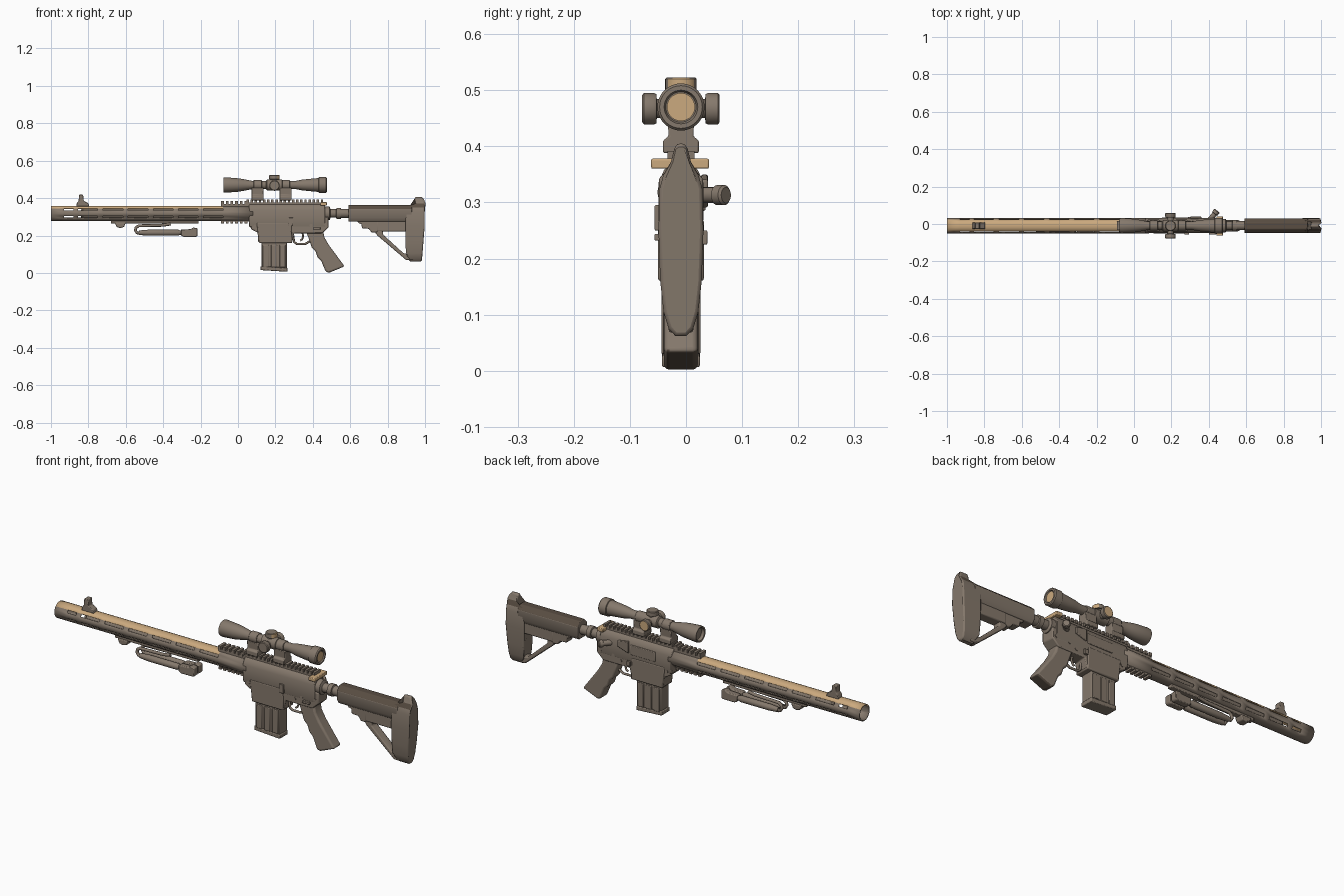
import bpy, bmesh, math
from mathutils import Vector, Matrix

if "Cube" in bpy.data.objects:
    bpy.data.objects.remove(bpy.data.objects["Cube"])

CY = -0.009          # centre plane of the body
AX = 0.318           # barrel axis height
SZ = 0.47            # scope axis height


def material(name, rgb):
    m = bpy.data.materials.new(name)
    m.diffuse_color = (*rgb, 1)
    m.use_nodes = True
    m.node_tree.nodes["Principled BSDF"].inputs["Base Color"].default_value = m.diffuse_color
    return m


BROWN = material("grey_brown", (0.235, 0.19, 0.15))
TAN = material("tan", (0.60, 0.40, 0.21))
DARK = material("dark_brown", (0.10, 0.075, 0.055))


def finish(bm, name, mats=(BROWN,), rule=None, bevel=0, segs=2, recalc=True):
    if recalc:
        bmesh.ops.recalc_face_normals(bm, faces=bm.faces)
    bm.normal_update()
    if rule:
        for f in bm.faces:
            f.material_index = rule(f.calc_center_median(), f.normal)
    me = bpy.data.meshes.new(name)
    bm.to_mesh(me)
    bm.free()
    for m in mats:
        me.materials.append(m)
    me.shade_smooth()
    me.set_sharp_from_angle(angle=math.radians(35))
    ob = bpy.data.objects.new(name, me)
    bpy.context.collection.objects.link(ob)
    if bevel:
        b = ob.modifiers.new("bevel", 'BEVEL')
        b.width, b.segments, b.limit_method = bevel, segs, 'ANGLE'
        b.angle_limit = math.radians(30)
    return ob


def extrude(bm, pts, vec):
    f = bm.faces.new([bm.verts.new(p) for p in pts])
    r = bmesh.ops.extrude_face_region(bm, geom=[f])
    bmesh.ops.translate(bm, vec=vec, verts=[g for g in r["geom"] if isinstance(g, bmesh.types.BMVert)])
    return bm


def side_prism(name, pts, half, y=CY, **kw):
    """Side outline (x, z) extruded across y."""
    bm = extrude(bmesh.new(), [(x, y - half, z) for x, z in pts], (0, 2 * half, 0))
    return finish(bm, name, **kw)


def end_prism(name, pts, x0, x1, **kw):
    """Half end outline (half width, z), mirrored and extruded along x."""
    ring = [(x0, CY + w, z) for w, z in pts] + [(x0, CY - w, z) for w, z in reversed(pts)]
    return finish(extrude(bmesh.new(), ring, (x1 - x0, 0, 0)), name, **kw)


def boxes(name, dims, **kw):
    """Several boxes given as (x0, x1, y0, y1, z0, z1)."""
    bm = bmesh.new()
    for a, b, c, d, e, f in dims:
        mat = Matrix.Translation(((a + b) / 2, (c + d) / 2, (e + f) / 2)) @ Matrix.Diagonal((b - a, d - c, f - e, 1))
        bmesh.ops.create_cube(bm, size=1, matrix=mat)
    return finish(bm, name, **kw)


def lathe(name, prof, origin, axis='X', n=32, **kw):
    """Profile (distance, radius) revolved round an axis."""
    rot = Vector((1, 0, 0)).rotation_difference(Vector(axis) if not isinstance(axis, str) else
          {'X': Vector((1, 0, 0)), 'Y': Vector((0, 1, 0)), 'Z': Vector((0, 0, 1))}[axis]).to_matrix()
    bm = bmesh.new()
    rings = []
    for d, r in prof:
        rings.append([bm.verts.new(Vector(origin) + rot @ Vector((d, r * math.cos(t), r * math.sin(t))))
                      for t in (2 * math.pi * i / n for i in range(n))])
    for a, b in zip(rings, rings[1:]):
        for i in range(n):
            bm.faces.new((a[i], a[(i + 1) % n], b[(i + 1) % n], b[i]))
    bm.faces.new(rings[0])
    bm.faces.new(rings[-1])
    return finish(bm, name, **kw)


def pipe(name, pts, r):
    cu = bpy.data.curves.new(name, 'CURVE')
    cu.dimensions, cu.bevel_depth, cu.bevel_resolution, cu.use_fill_caps = '3D', r, 2, True
    sp = cu.splines.new('POLY')
    sp.points.add(len(pts) - 1)
    for p, q in zip(sp.points, pts):
        p.co = (*q, 1)
    cu.materials.append(BROWN)
    ob = bpy.data.objects.new(name, cu)
    bpy.context.collection.objects.link(ob)


# Slotted hollow handguard with tan upper faces
quad = [0, 20, 40, 58, 75]
angs = quad + [180 - a for a in quad[::-1]] + [180 + a for a in quad[1:]] + [360 - a for a in quad[:0:-1]]
starts = [-0.855 + 0.134 * k for k in range(6)]
xs = [-1, -0.93, -0.88] + [v for s in starts for v in (s, s + 0.105)] + [0.08]
bm = bmesh.new()
grid = [[bm.verts.new((x, CY + 0.042 * math.cos(math.radians(a)), AX + 0.042 * math.sin(math.radians(a))))
         for a in angs] for x in xs]
n = len(angs)
for i in range(len(xs) - 1):
    for j in range(n):
        k = (j + 1) % n
        mid = (angs[j] + (angs[k] or 360)) / 2
        slot = i % 2 == 1 and 0.3 < abs(math.sin(math.radians(mid))) < 0.6
        if not slot:
            bm.faces.new((grid[i][j], grid[i][k], grid[i + 1][k], grid[i + 1][j]))
guard = finish(bm, "handguard", (BROWN, TAN), lambda c, nn: int(nn.z > 0.6 and c.x < -0.08), recalc=False)
sol = guard.modifiers.new("wall", 'SOLIDIFY')
sol.thickness, sol.offset = 0.006, -1
lathe("barrel", [(-0.84, 0.02), (-0.83, 0.03), (0.1, 0.03)], (0, CY, AX))

# Front sight
side_prism("front_sight", [(-0.865, 0.355), (-0.795, 0.355), (-0.80, 0.372), (-0.825, 0.385), (-0.828, 0.418),
                           (-0.85, 0.418), (-0.852, 0.385), (-0.862, 0.372)], 0.017, bevel=0.003)


# Toothed rails
def rail(name, x0, x1, z0, z1, half, up=1):
    zm = (z0 + z1) / 2
    count = int((x1 - x0) / 0.022)
    p = (x1 - x0) / count
    tz = (zm - 0.001, z1) if up > 0 else (z0, zm + 0.001)
    bz = (z0, zm) if up > 0 else (zm, z1)
    boxes(name, [(x0, x1, CY - half * .8, CY + half * .8, *bz)] +
          [(x0 + p * i, x0 + p * (i + .58), CY - half, CY + half, *tz) for i in range(count)])


rail("guard_top_rail", -0.09, 0.06, 0.352, 0.384, 0.024)
rail("receiver_top_rail", 0.045, 0.465, 0.362, 0.392, 0.024)
rail("guard_lower_rail", -0.09, 0.06, 0.264, 0.285, 0.02, -1)

# Receiver: rounded upper, profiled lower
end_prism("upper_receiver", [(0.036, 0.245), (0.040, 0.27), (0.040, 0.335), (0.030, 0.358), (0.018, 0.368)],
          0.06, 0.465, bevel=0.004)
side_prism("lower_receiver", [(0.068, 0.30), (0.068, 0.235), (0.105, 0.215), (0.108, 0.165), (0.29, 0.165),
                              (0.30, 0.212), (0.45, 0.212), (0.485, 0.245), (0.485, 0.30)], 0.036, bevel=0.005)
side_prism("magazine_well", [(0.10, 0.27), (0.112, 0.16), (0.29, 0.16), (0.285, 0.27)], 0.041, bevel=0.005)
boxes("ejection_port", [(0.15, 0.29, CY + .035, CY + .044, 0.285, 0.335)], bevel=0.003)
side_prism("brass_deflector", [(0.30, 0.35), (0.30, 0.29), (0.36, 0.31), (0.36, 0.34)], 0.006, y=CY + .042, bevel=0.003)
boxes("controls", [(0.27, 0.295, CY - .047, CY - .034, 0.25, 0.295), (0.40, 0.44, CY - .047, CY - .034, 0.232, 0.244),
                   (0.29, 0.31, CY + .034, CY + .047, 0.225, 0.25)], bevel=0.002)
for i, (x, z) in enumerate([(0.09, 0.25), (0.35, 0.235), (0.39, 0.255), (0.465, 0.26)]):
    lathe("pin_%d" % i, [(-0.039, 0.008), (0.039, 0.008)], (x, CY, z), 'Y', 12)
lathe("forward_assist", [(0, 0.014), (0.05, 0.014), (0.052, 0.018), (0.068, 0.018), (0.072, 0.014)],
      (0.40, 0.015, 0.313), (0.62, 0.78, 0), 20)
boxes("charging_handle", [(0.44, 0.475, -0.062, 0.041, 0.36, 0.378)], mats=(TAN,), bevel=0.003)

# Trigger and guard
pipe("trigger_guard", [(0.295, CY, 0.20), (0.30, CY, 0.165), (0.315, CY, 0.155), (0.36, CY, 0.155), (0.385, CY, 0.17)], 0.006)
pipe("trigger", [(0.345, CY, 0.215), (0.348, CY, 0.195), (0.343, CY, 0.18), (0.333, CY, 0.172)], 0.005)

# Magazine with ribs
side_prism("magazine", [(0.125, 0.18), (0.262, 0.18), (0.262, 0.025), (0.125, 0.035)], 0.031, bevel=0.004)
boxes("magazine_ribs", [(x, x + 0.032, CY - .035, CY + .035, 0.03, 0.15) for x in (0.132, 0.177, 0.222)], bevel=0.003)
side_prism("magazine_base", [(0.12, 0.036), (0.265, 0.027), (0.265, 0.006), (0.12, 0.015)], 0.034, bevel=0.004)

# Pistol grip with dark sole
side_prism("grip", [(0.365, 0.22), (0.455, 0.225), (0.462, 0.19), (0.485, 0.15), (0.57, 0.035), (0.485, 0.0),
                    (0.468, 0.008), (0.445, 0.065), (0.425, 0.085), (0.415, 0.115), (0.395, 0.135), (0.385, 0.165)],
           0.03, mats=(BROWN, DARK), rule=lambda c, nn: int(nn.z < -0.75 and c.z < 0.03), bevel=0.011, segs=3)

# Buffer tube with castle nut
lathe("buffer_tube", [(0.46, 0.036), (0.49, 0.036), (0.495, 0.023), (0.525, 0.023), (0.527, 0.030), (0.55, 0.030),
                      (0.552, 0.024), (0.70, 0.024)], (0, CY, AX))

# Stock: body with dark cheek slopes, lug, open strut frame, butt pad
end_prism("stock_body", [(0.026, 0.275), (0.038, 0.295), (0.039, 0.343), (0.018, 0.364)], 0.59, 0.93,
          mats=(BROWN, DARK), rule=lambda c, nn: int(nn.z > 0.4), bevel=0.003)
side_prism("stock_lug", [(0.625, 0.30), (0.645, 0.265), (0.66, 0.262), (0.663, 0.238), (0.70, 0.236), (0.715, 0.215),
                         (0.74, 0.215), (0.76, 0.235), (0.80, 0.235), (0.80, 0.30)], 0.024, bevel=0.004)
side_prism("stock_strut", [(0.72, 0.235), (0.745, 0.20), (0.90, 0.068), (0.94, 0.068), (0.94, 0.095), (0.885, 0.105),
                           (0.775, 0.205), (0.775, 0.235)], 0.022, bevel=0.005)
boxes("stock_lower_bar", [(0.74, 0.92, CY - .025, CY + .025, 0.222, 0.285)], bevel=0.005)
butt = end_prism("butt_pad", [(0.010, 0.062), (0.022, 0.075), (0.031, 0.105), (0.037, 0.16), (0.040, 0.25), (0.038, 0.325),
                              (0.031, 0.35), (0.018, 0.372), (0.012, 0.395), (0.007, 0.405)], 0.895, 0.998,
                 mats=(BROWN, DARK), rule=lambda c, nn: int(nn.z > 0.35 and c.z < 0.38))
for v in butt.data.vertices:
    if v.co.x < 0.95:
        v.co.x += 0.05 if v.co.z > 0.365 else (0.02 if v.co.z < 0.08 else 0)
    else:
        v.co.x -= 0.015 * max(0, (0.25 - v.co.z) / 0.19) + (0.01 if v.co.z > 0.39 else 0)
bv = butt.modifiers.new("bevel", 'BEVEL')
bv.width, bv.segments, bv.angle_limit = 0.006, 2, math.radians(50)

# Scope body, recessed lenses at both ends
lathe("scope", [(-0.06, 0.030), (-0.075, 0.032), (-0.077, 0.039), (-0.065, 0.041), (0.0, 0.036), (0.03, 0.031), (0.075, 0.022),
                (0.31, 0.022), (0.345, 0.029), (0.385, 0.033), (0.43, 0.037), (0.432, 0.042), (0.47, 0.042),
                (0.475, 0.038), (0.475, 0.030), (0.468, 0.027)], (0, CY, SZ), n=40)
lathe("rear_lens", [(0.465, 0.025), (0.471, 0.025)], (0, CY, SZ), mats=(TAN,))

# Scope turrets
lathe("turret_saddle", [(0.15, 0.022), (0.155, 0.030), (0.235, 0.030), (0.24, 0.022)], (0, CY, SZ))
knob = [(0.0, 0.017), (0.043, 0.017), (0.044, 0.026), (0.048, 0.028), (0.066, 0.028), (0.069, 0.024)]
lathe("focus_turret", knob, (0.195, CY, SZ - 0.003), 'Y', mats=(BROWN, TAN), rule=lambda c, nn: int(nn.y > 0.9 and c.y > 0.05))
lathe("windage_turret", knob, (0.195, CY, SZ - 0.003), (-0.0001, -1, 0))
lathe("elevation_turret", [(0.0, 0.02), (0.03, 0.02), (0.031, 0.028), (0.05, 0.028), (0.053, 0.025)], (0.195, CY, SZ), 'Z',
      mats=(BROWN, TAN), rule=lambda c, nn: int(nn.x > 0.6 and c.z > 0.5))

# Scope rings and mounts
for i, x in enumerate((0.105, 0.255)):
    lathe("scope_ring_%d" % i, [(-0.022, 0.027), (0.022, 0.027)], (x, CY, SZ), bevel=0.003)
    end_prism("scope_mount_%d" % i, [(0.032, 0.388), (0.032, 0.410), (0.022, 0.418), (0.024, 0.455)],
              x - 0.032, x + 0.032, bevel=0.003)

# Bipod folded under the handguard
boxes("bipod_rail", [(-0.68, -0.21, CY - .014, CY + .014, 0.264, 0.282)], bevel=0.003)
side_prism("bipod_bracket", [(-0.66, 0.268), (-0.648, 0.245), (-0.63, 0.240), (-0.61, 0.245), (-0.60, 0.268)], 0.022, bevel=0.004)
for s in (-1, 1):
    y = CY + s * 0.02
    tag = "left" if s > 0 else "right"
    pipe("bipod_arm_" + tag, [(-0.36, y, 0.262), (-0.40, y, 0.255), (-0.53, y, 0.252), (-0.545, y, 0.243), (-0.549, y, 0.228),
                              (-0.54, y, 0.214), (-0.50, y, 0.210)], 0.008)
    lathe("bipod_leg_" + tag, [(-0.53, 0.012), (-0.48, 0.016), (-0.32, 0.016), (-0.31, 0.012), (-0.25, 0.012)], (0, y, 0.215), n=20)
    side_prism("bipod_foot_" + tag, [(-0.305, 0.20), (-0.29, 0.193), (-0.222, 0.193), (-0.216, 0.20), (-0.216, 0.238),
                                     (-0.24, 0.243), (-0.25, 0.234), (-0.305, 0.232)], 0.016, y=y, bevel=0.004)
